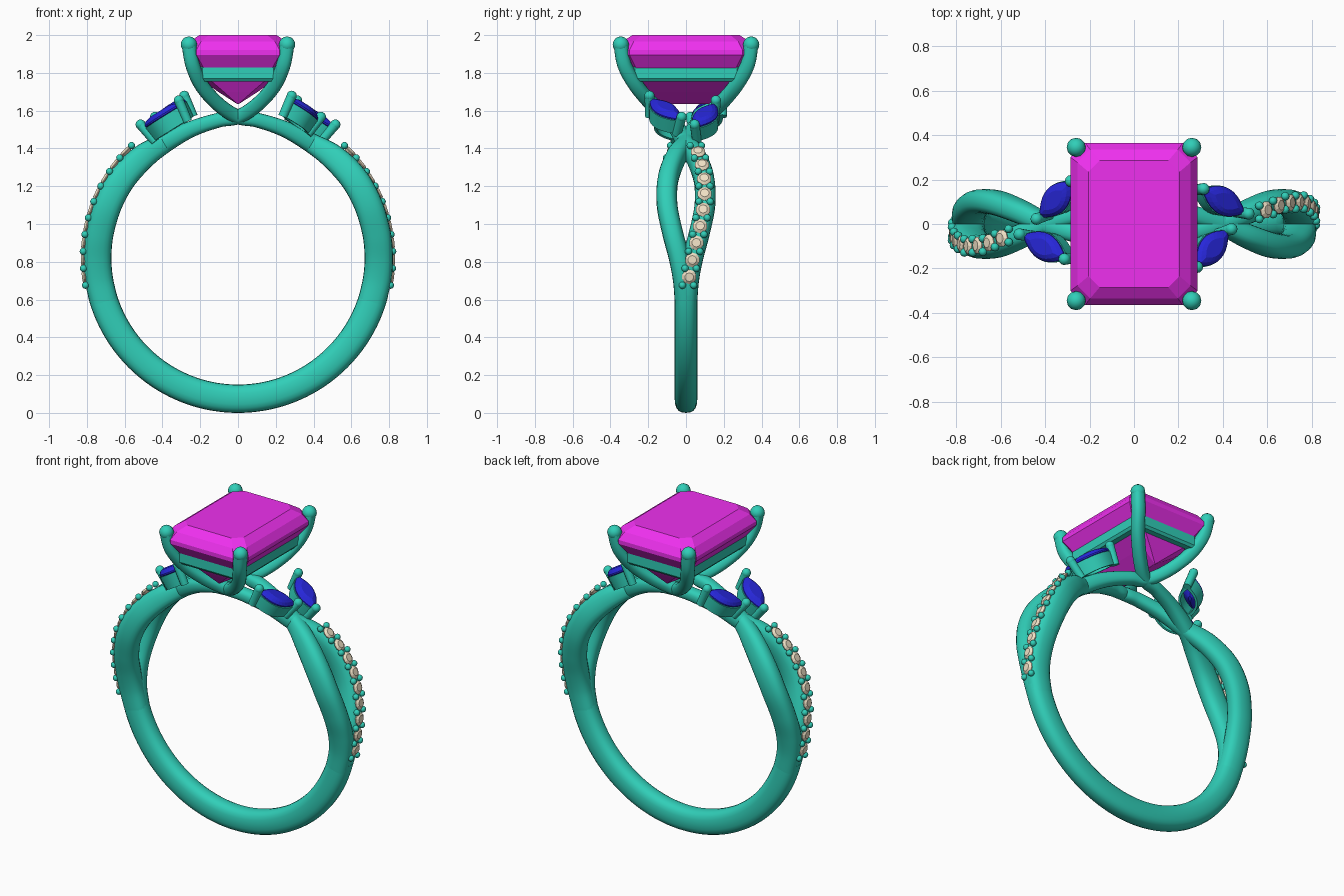
import bpy, bmesh, math
from mathutils import Vector, Matrix

if "Cube" in bpy.data.objects:
    bpy.data.objects.remove(bpy.data.objects["Cube"])

CZ = 0.82          # height of the finger hole centre


def material(name, col):
    m = bpy.data.materials.new(name)
    m.diffuse_color = (*col, 1)
    m.use_nodes = True
    m.node_tree.nodes["Principled BSDF"].inputs["Base Color"].default_value = m.diffuse_color
    return m


METAL = material("metal", (0.03, 0.62, 0.48))
PINK = material("main_gem", (0.86, 0.03, 0.86))
BLUE = material("side_gem", (0.02, 0.02, 0.7))
CREAM = material("small_gem", (0.87, 0.75, 0.56))


def finish(name, bm, mat, angle):
    bmesh.ops.recalc_face_normals(bm, faces=bm.faces)
    me = bpy.data.meshes.new(name)
    bm.to_mesh(me)
    bm.free()
    me.materials.append(mat)
    if angle:
        me.shade_smooth()
        me.set_sharp_from_angle(angle=math.radians(angle))
    ob = bpy.data.objects.new(name, me)
    bpy.context.collection.objects.link(ob)
    return ob


def loft(bm, rings, loop=False):
    """Skin equal-length rings; cap the ends unless the rings form a loop."""
    vs = [[bm.verts.new(p) for p in r] for r in rings]
    n = len(vs[0])
    for a, b in zip(vs, vs[1:] + (vs[:1] if loop else [])):
        for i in range(n):
            j = (i + 1) % n
            bm.faces.new((a[i], a[j], b[j], b[i]))
    if not loop:
        bm.faces.new(vs[0])
        bm.faces.new(vs[-1])


def spline(keys, steps=7):
    """Catmull-Rom through tuples of any length."""
    k = [keys[0]] + keys + [keys[-1]]
    out = []
    for a, b, c, d in zip(k, k[1:], k[2:], k[3:]):
        for s in range(steps):
            t = s / steps
            out.append([0.5 * (2 * q + (r - p) * t + (2 * p - 5 * q + 4 * r - w) * t * t
                               + (3 * q - p - 3 * r + w) * t ** 3)
                        for p, q, r, w in zip(a, b, c, d)])
    return out + [list(keys[-1])]


def sweep(bm, pts, sides=20, power=2.5):
    """Sweep a soft superellipse along (x, y, z, half width, half depth)."""
    rings = []
    for i, p in enumerate(pts):
        t = (Vector(pts[min(i + 1, len(pts) - 1)][:3]) - Vector(pts[max(i - 1, 0)][:3])).normalized()
        side = Vector((0, 1, 0))
        side = (side - t * side.dot(t)).normalized()
        nor = t.cross(side)
        ring = []
        for k in range(sides):
            c, s = math.cos(2 * math.pi * k / sides), math.sin(2 * math.pi * k / sides)
            u = math.copysign(abs(c) ** (2 / power), c) * p[3]
            v = math.copysign(abs(s) ** (2 / power), s) * p[4]
            ring.append(Vector(p[:3]) + side * u + nor * v)
        rings.append(ring)
    loft(bm, rings)


def polar(deg, r, y=0.0):
    a = math.radians(deg)
    return (r * math.cos(a), y, CZ + r * math.sin(a))


def ball(bm, pos, r):
    bmesh.ops.create_uvsphere(bm, u_segments=12, v_segments=8, radius=r,
                              matrix=Matrix.Translation(pos))


# lower shank
bm = bmesh.new()
sweep(bm, [(*polar(-14 - 152 * i / 64, 0.745), 0.06, 0.075) for i in range(65)])
finish("shank", bm, METAL, 40)

# split strands: angle, y, centre radius, half width, half depth
STRAND = [(-18, 0.003, .745, .057, .074), (-9, 0.012, .745, .057, .075), (0, .035, .745, .056, .075),
          (10, .070, .745, .055, .075), (22, .100, .745, .055, .075), (34, .095, .744, .055, .074),
          (46, .055, .735, .052, .068), (57, .0, .722, .047, .053), (70, -.045, .726, .042, .043),
          (82, -.08, .737, .040, .039)]
# each strand crosses over the top and rises into the opposite prong
PRONG = [(0, -.10, 1.567, .038, .038), (-.10, -.175, 1.63, .038, .038),
         (-.19, -.262, 1.73, .038, .038), (-.24, -.325, 1.84, .038, .038),
         (-.26, -.345, 1.95, .038, .038)]
path = spline([(*polar(a, r, y), w, d) for a, y, r, w, d in STRAND] + PRONG)
for i, (sx, sy) in enumerate([(1, 1), (1, -1), (-1, 1), (-1, -1)]):
    bm = bmesh.new()
    sweep(bm, [(p[0] * sx, p[1] * sy, *p[2:]) for p in path])
    ball(bm, (-.26 * sx, -.345 * sy, 1.95), .043)
    finish(f"strand_and_prong_{i + 1}", bm, METAL, 40)


def octagon(x, y, z, c):
    return [Vector(p) for p in ((x, y - c, z), (x - c, y, z), (-x + c, y, z), (-x, y - c, z),
                                (-x, -y + c, z), (-x + c, -y, z), (x - c, -y, z), (x, -y + c, z))]


# step-cut centre gem
bm = bmesh.new()
loft(bm, [octagon(*r) for r in ((.004, .19, 1.635, .002), (.105, .235, 1.70, .03), (.19, .275, 1.76, .045),
                                (.285, .365, 1.895, .065), (.285, .365, 1.92, .065),
                                (.255, .335, 1.965, .058), (.205, .285, 2.0, .05))])
finish("centre_gem", bm, PINK, 0)

# gallery rail under the centre gem
bm = bmesh.new()
loft(bm, [octagon(*r) for r in ((.225, .308, 1.755, .05), (.237, .32, 1.77, .05), (.237, .32, 1.83, .05),
                                (.225, .308, 1.845, .05), (.19, .273, 1.845, .04),
                                (.19, .273, 1.755, .04))], loop=True)
finish("gallery_rail", bm, METAL, 0)


def lens(frame, length, width, z, n=10):
    """Marquise outline with two pointed ends."""
    pts = []
    for s in (1, -1):
        for i in range(n):
            t = -1 + 2 * i / n
            pts.append(frame @ Vector((s * t * length, s * width * (1 - abs(t) ** 2.0), z)))
    return pts


# marquise side gems with cups and end prongs, repeated by a half turn
MARQUISE = [((.50, .05, 1.515), (.31, .155, 1.635)), ((.425, -.03, 1.555), (.28, -.19, 1.66))]
for turn, label in ((0, "right"), (math.pi, "left")):
    R = Matrix.Rotation(turn, 4, 'Z')
    for k, (a, b) in enumerate(MARQUISE):
        a, b = Vector(a), Vector(b)
        mid, u = (a + b) / 2, (b - a).normalized()
        n = Vector((mid.x, 0, mid.z - CZ))
        n = (n - u * n.dot(u)).normalized()
        v = n.cross(u)
        F = R @ (Matrix.Translation(mid) @ Matrix((u, v, n)).transposed().to_4x4())
        L, W = (b - a).length / 2, .062
        bm = bmesh.new()
        loft(bm, [lens(F, L * s, W * s, z) for s, z in ((.15, -.06), (1, -.008), (1, .0), (.8, .016), (.55, .024))])
        finish(f"marquise_gem_{label}_{k + 1}", bm, BLUE, 0)
        bm = bmesh.new()
        loft(bm, [lens(F, L * s, W * s, z) for s, z in ((1.04, -.012), (.95, -.095), (.72, -.095), (.85, -.012))],
             loop=True)
        finish(f"marquise_cup_{label}_{k + 1}", bm, METAL, 35)
        bm = bmesh.new()
        for e in (-1, 1):
            top = F @ Vector((e * (L + .008), 0, .018))
            low = F @ Vector((e * (L - .012), 0, -.10))
            sweep(bm, [(*low, .024, .024), (*top, .026, .026)], 12, 2)
            ball(bm, top, .027)
        finish(f"marquise_prongs_{label}_{k + 1}", bm, METAL, 40)


def strand_y(deg):
    for p, q in zip(STRAND, STRAND[1:]):
        if p[0] <= deg <= q[0]:
            t = (deg - p[0]) / (q[0] - p[0])
            return p[1] + (q[1] - p[1]) * t


# small round gems and bead settings along one strand per side
STEP = 6.3
for turn, label in ((0, "right"), (math.pi, "left")):
    R = Matrix.Rotation(turn, 4, 'Z')
    gems, beads = bmesh.new(), bmesh.new()
    for i in range(10):
        g, h = -7 + STEP * i, -7 + STEP * (i - .5)
        for s in (-1, 1):
            ball(beads, R @ Vector(polar(h, .820, strand_y(h) + s * .030)), .019)
        if i == 9:
            break
        M = R @ Matrix.Translation(polar(g, .817, strand_y(g))) @ \
            Matrix.Rotation(math.radians(90 - g), 4, 'Y')
        loft(gems, [[M @ Vector((r * math.cos(q * math.pi / 5), r * math.sin(q * math.pi / 5), z))
                     for q in range(10)] for r, z in ((.004, -.03), (.039, 0), (.039, .004), (.023, .015))])
    finish(f"small_gems_{label}", gems, CREAM, 0)
    finish(f"gem_beads_{label}", beads, METAL, 40)
